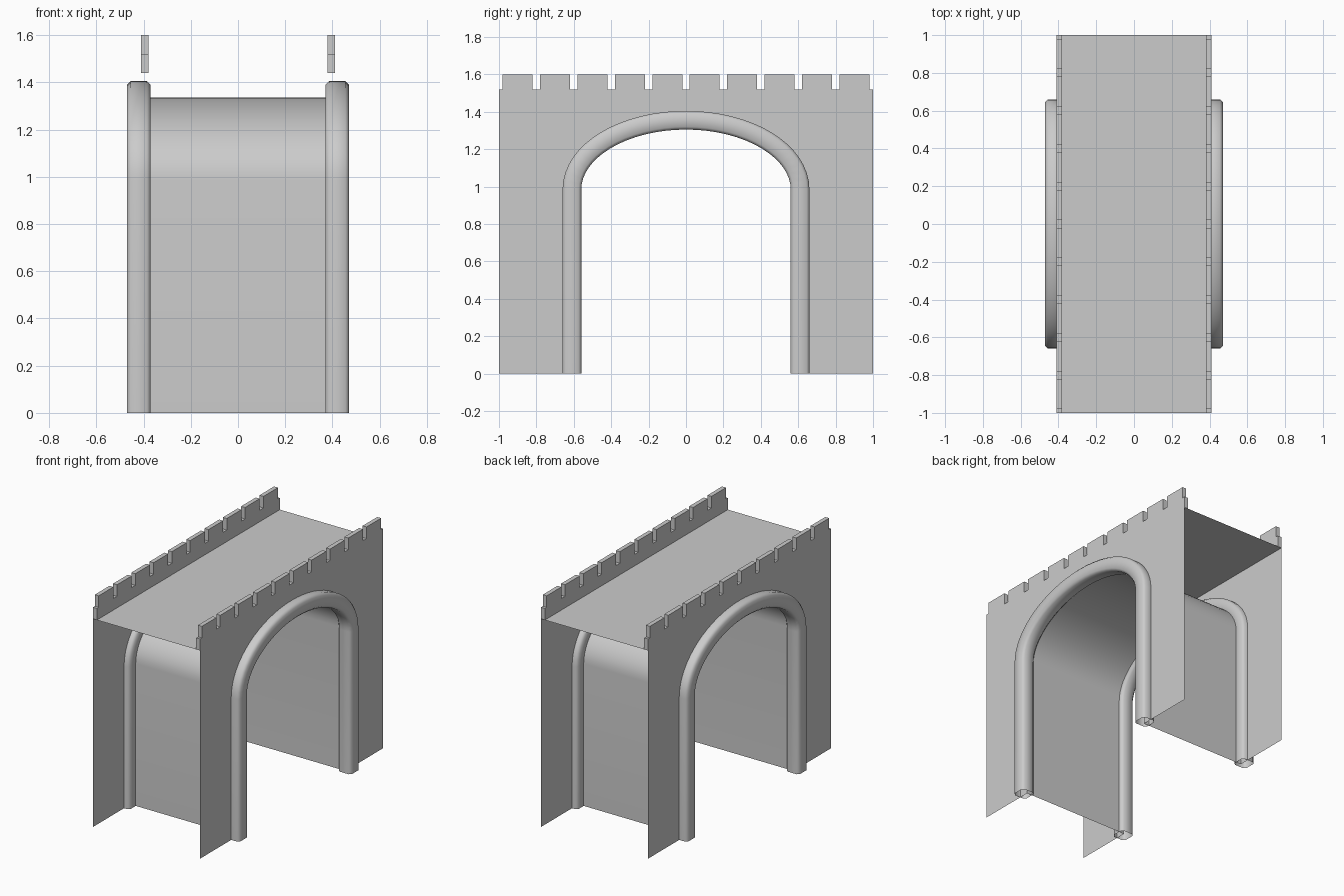
import bpy, bmesh, math
from mathutils import Vector

cube = bpy.data.objects.get("Cube")
if cube:
    bpy.data.objects.remove(cube, do_unlink=True)

stone = bpy.data.materials.new("grey_stone")
stone.use_nodes = True
stone.diffuse_color = (0.6, 0.6, 0.6, 1)
stone.node_tree.nodes["Principled BSDF"].inputs["Base Color"].default_value = (0.6, 0.6, 0.6, 1)

WALL_X, PARAPET = 0.41, 0.03
DECK_Z, CRENEL_Z, TOP_Z = 1.44, 1.52, 1.6
SPRING_Z, ARCH_A, ARCH_B, STEPS = 0.985, 0.61, 0.37, 32


def make(name, bm, smooth=False):
    mesh = bpy.data.meshes.new(name)
    bm.to_mesh(mesh)
    bm.free()
    mesh.materials.append(stone)
    for p in mesh.polygons:
        p.use_smooth = smooth
    obj = bpy.data.objects.new(name, mesh)
    bpy.context.collection.objects.link(obj)
    return obj


def arch(offset=0.0):
    """Arch path in (y, z), moved outward along its normal by offset."""
    pts = [(-ARCH_A - offset, 0.0)]
    for i in range(STEPS + 1):
        t = math.pi * (1 - i / STEPS)
        c, s = math.cos(t), math.sin(t)
        n = Vector((c / ARCH_A, s / ARCH_B)).normalized() * offset
        pts.append((ARCH_A * c + n.x, SPRING_Z + ARCH_B * s + n.y))
    pts.append((ARCH_A + offset, 0.0))
    return pts


def sweep(name, section, closed):
    """Sweep a section of (x, outward offset) pairs along the arch."""
    bm = bmesh.new()
    rows = [[bm.verts.new((x, y, z)) for y, z in arch(o)] for x, o in section]
    pairs = list(zip(rows, rows[1:]))
    if closed:
        pairs.append((rows[-1], rows[0]))
    for a, b in pairs:
        for i in range(len(a) - 1):
            bm.faces.new((a[i], a[i + 1], b[i + 1], b[i]))
    bmesh.ops.recalc_face_normals(bm, faces=bm.faces)
    return make(name, bm, True)


def battlement():
    """Toothed top outline in (y, z), from back end to front end."""
    pts = [(1, DECK_Z), (1, CRENEL_Z)]
    for i in range(10):
        c = 0.9 - 0.2 * i
        pts += [(c + 0.08, CRENEL_Z), (c + 0.08, TOP_Z),
                (c - 0.08, TOP_Z), (c - 0.08, CRENEL_Z)]
    return pts + [(-1, CRENEL_Z), (-1, DECK_Z)]


VAULT_OFFSET = -0.02

# Side walls: arched sheet with a thick toothed parapet on top
for side, label in ((1, "left"), (-1, "right")):
    bm = bmesh.new()
    outer = [bm.verts.new((side * WALL_X, y, z)) for y, z in battlement()]
    inner = [bm.verts.new((side * (WALL_X - PARAPET), y, z)) for y, z in battlement()]
    lower = [(-1, 0)] + arch(VAULT_OFFSET) + [(1, 0)]
    base = [bm.verts.new((side * WALL_X, y, z)) for y, z in lower]
    face = bm.faces.new(outer + base)
    bm.faces.new(inner[::-1])
    for i in range(len(outer) - 1):
        bm.faces.new((outer[i + 1], outer[i], inner[i], inner[i + 1]))
    face.normal_update()
    if face.normal.x * side < 0:
        bmesh.ops.reverse_faces(bm, faces=bm.faces)
    make(label + "_wall", bm)

    # Rounded trim around the opening
    r, c = 0.05, 0.015
    corners = [(r, r - c), (r - c, r), (c - r, r), (-r, r - c),
               (-r, c - r), (c - r, -r), (r - c, -r), (r, c - r)]
    sweep(label + "_arch_trim", [(side * (0.42 + u), v) for u, v in corners], True)

# Vault sheet through the passage
sweep("tunnel_vault", [(-WALL_X, VAULT_OFFSET), (WALL_X, VAULT_OFFSET)], False)

# Flat deck between the parapets
bm = bmesh.new()
bm.faces.new([bm.verts.new((x, y, DECK_Z)) for x, y in
              ((-WALL_X, -1), (WALL_X, -1), (WALL_X, 1), (-WALL_X, 1))])
make("deck", bm)
